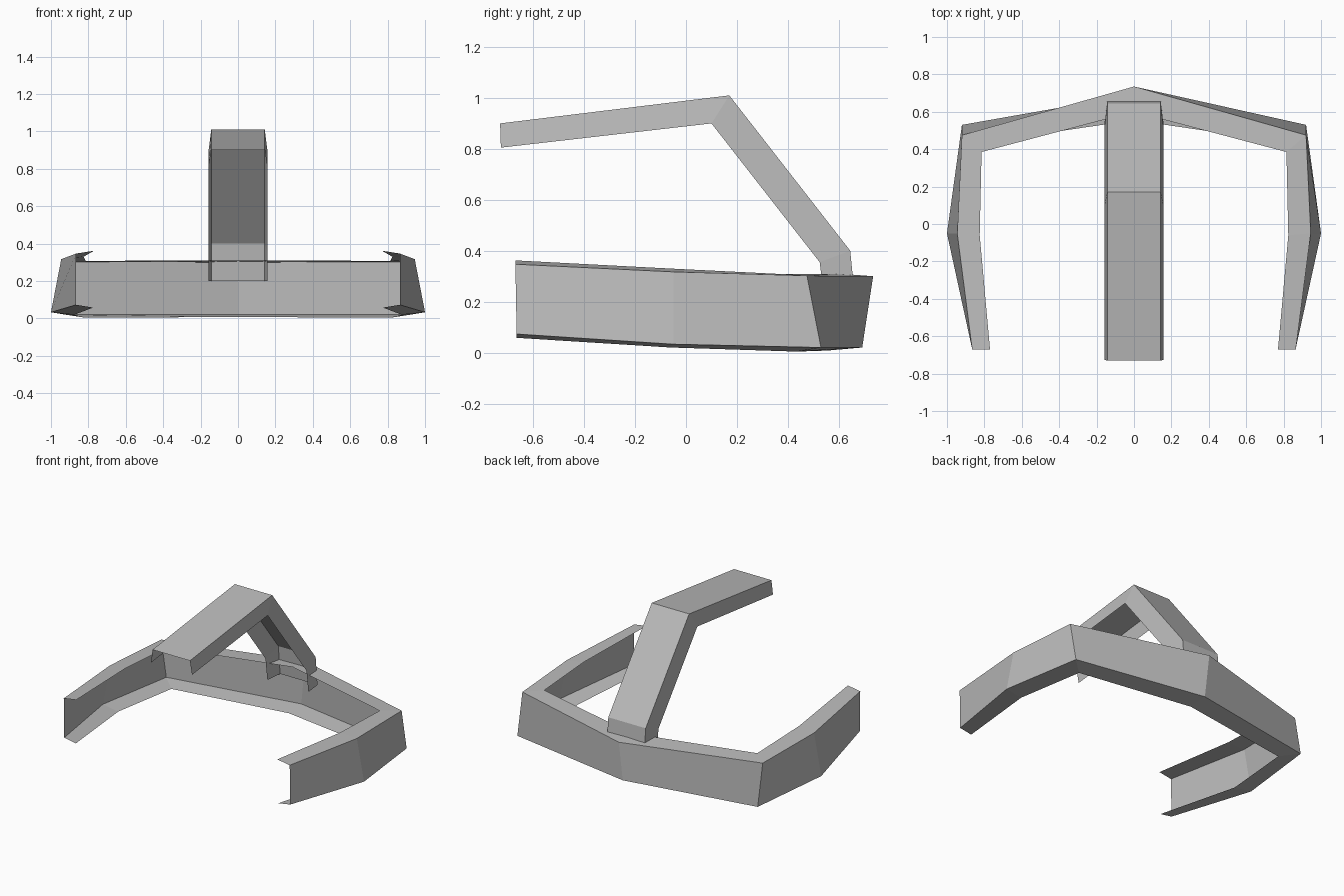
import bpy
import bmesh

cube = bpy.data.objects.get("Cube")
if cube:
    bpy.data.objects.remove(cube)

grey = bpy.data.materials.new("plain grey")
grey.use_nodes = True
colour = (0.5, 0.5, 0.5, 1)
grey.diffuse_color = colour
grey.node_tree.nodes["Principled BSDF"].inputs["Base Color"].default_value = colour


def channel(name, rails):
    """Open channel: one sheet strip between each pair of neighbouring rails."""
    bm = bmesh.new()
    rows = [[bm.verts.new(p) for p in rail] for rail in rails]
    for a, b in zip(rows, rows[1:]):
        for i in range(len(a) - 1):
            bm.faces.new((a[i], a[i + 1], b[i + 1], b[i]))
    mesh = bpy.data.meshes.new(name)
    bm.to_mesh(mesh)
    bm.free()
    mesh.materials.append(grey)
    obj = bpy.data.objects.new(name, mesh)
    bpy.context.collection.objects.link(obj)
    return obj


def mirrored(half):
    """Left half of a rail, from the middle out, completed to the right."""
    return [(-x, y, z) for x, y, z in reversed(half[1:])] + half


# Head band: top lip, outer wall and bottom lip, open on the inside
top_inner = [(0, 0.60, 0.31), (0.815, 0.385, 0.308), (0.825, -0.06, 0.33), (0.77, -0.67, 0.362)]
top_outer = [(0, 0.735, 0.30), (0.92, 0.475, 0.302), (0.945, -0.05, 0.317), (0.865, -0.67, 0.347)]
low_outer = [(0, 0.692, 0.02), (0.92, 0.53, 0.02), (1.0, -0.05, 0.033), (0.865, -0.665, 0.073)]
low_inner = [(0, 0.555, 0.008), (0.815, 0.435, 0.004), (0.875, -0.06, 0.02), (0.775, -0.665, 0.058)]
channel("head_band", [mirrored(r) for r in (top_inner, top_outer, low_outer, low_inner)])

# Top strap: outer face with a side lip along each edge, open underneath
outer = [(-0.73, 0.90), (0.17, 1.01), (0.645, 0.40), (0.665, 0.20)]
inner = [(-0.727, 0.805), (0.10, 0.90), (0.525, 0.355), (0.545, 0.20)]
channel("top_strap", [[(x, y, z) for y, z in side] for x, side in
                      ((-0.157, inner), (-0.143, outer), (0.143, outer), (0.157, inner))])
